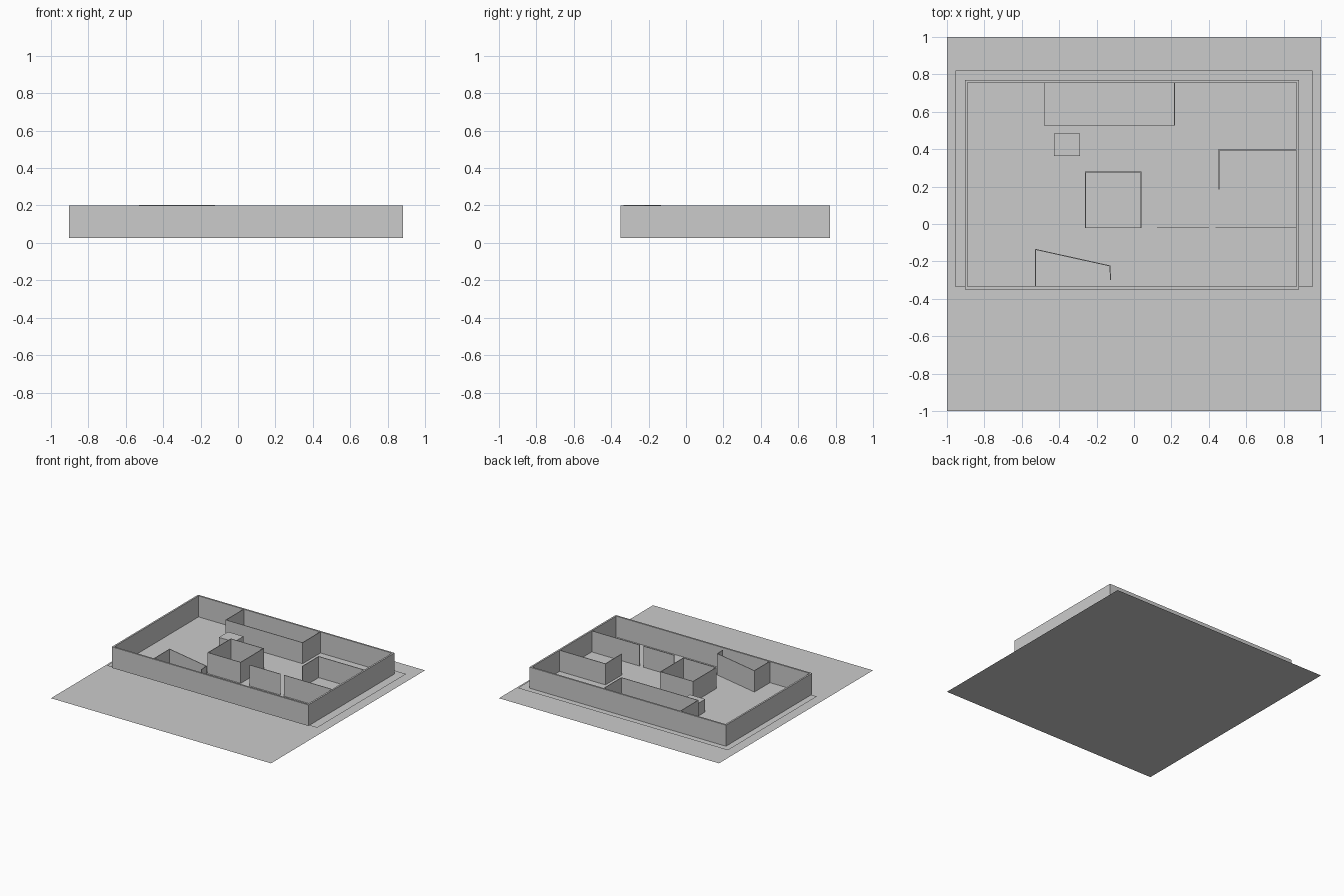
import bpy, bmesh

if "Cube" in bpy.data.objects:
    bpy.data.objects.remove(bpy.data.objects["Cube"])

FLOOR, TOP = 0.027, 0.2


def make_object(name, bm):
    bmesh.ops.recalc_face_normals(bm, faces=bm.faces)
    mesh = bpy.data.meshes.new(name)
    bm.to_mesh(mesh)
    bm.free()
    obj = bpy.data.objects.new(name, mesh)
    bpy.context.collection.objects.link(obj)
    return obj


def sheet(name, x0, x1, y0, y1, z):
    bm = bmesh.new()
    bm.faces.new([bm.verts.new(p) for p in
                  ((x0, y0, z), (x1, y0, z), (x1, y1, z), (x0, y1, z))])
    return make_object(name, bm)


def wall(name, path, top=TOP, thick=0.005, closed=False, offset=0):
    # Upright ribbon along a plan path, thickened by a modifier
    bm = bmesh.new()
    low = [bm.verts.new((x, y, FLOOR)) for x, y in path]
    high = [bm.verts.new((x, y, top)) for x, y in path]
    n = len(path)
    for i in range(n if closed else n - 1):
        j = (i + 1) % n
        bm.faces.new((low[i], low[j], high[j], high[i]))
    obj = make_object(name, bm)
    mod = obj.modifiers.new("thickness", 'SOLIDIFY')
    mod.thickness = thick
    mod.offset = offset
    mod.use_even_offset = True
    return obj


def rect(x0, x1, y0, y1):
    return [(x0, y0), (x1, y0), (x1, y1), (x0, y1)]


# Ground and building floor
sheet("ground", -1, 1, -1, 1, 0)
sheet("floor", -0.955, 0.955, -0.337, 0.82, FLOOR)

# Outer walls
wall("outer_wall", rect(-0.896, 0.876, -0.342, 0.764), thick=0.014, closed=True)

# Room enclosures open at the top
wall("central_room", rect(-0.259, 0.038, -0.02, 0.277), closed=True)
wall("rear_room", [(-0.48, 0.757), (-0.48, 0.528), (0.217, 0.528), (0.217, 0.757)])

# Partitions
wall("front_partition_short", [(0.122, -0.02), (0.4, -0.02)])
wall("front_partition_long", [(0.435, -0.02), (0.87, -0.02)])
wall("side_partition", [(0.455, 0.185), (0.455, 0.397), (0.87, 0.397)], thick=0.006)
wall("slanted_partition", [(-0.526, -0.335), (-0.526, -0.136),
                           (-0.129, -0.224), (-0.125, -0.3)], top=0.202)

# Small closed block
bm = bmesh.new()
bmesh.ops.create_cube(bm, size=1)
block = make_object("small_block", bm)
block.scale = (0.14, 0.12, 0.105)
block.location = (-0.359, 0.424, FLOOR + 0.0525)
